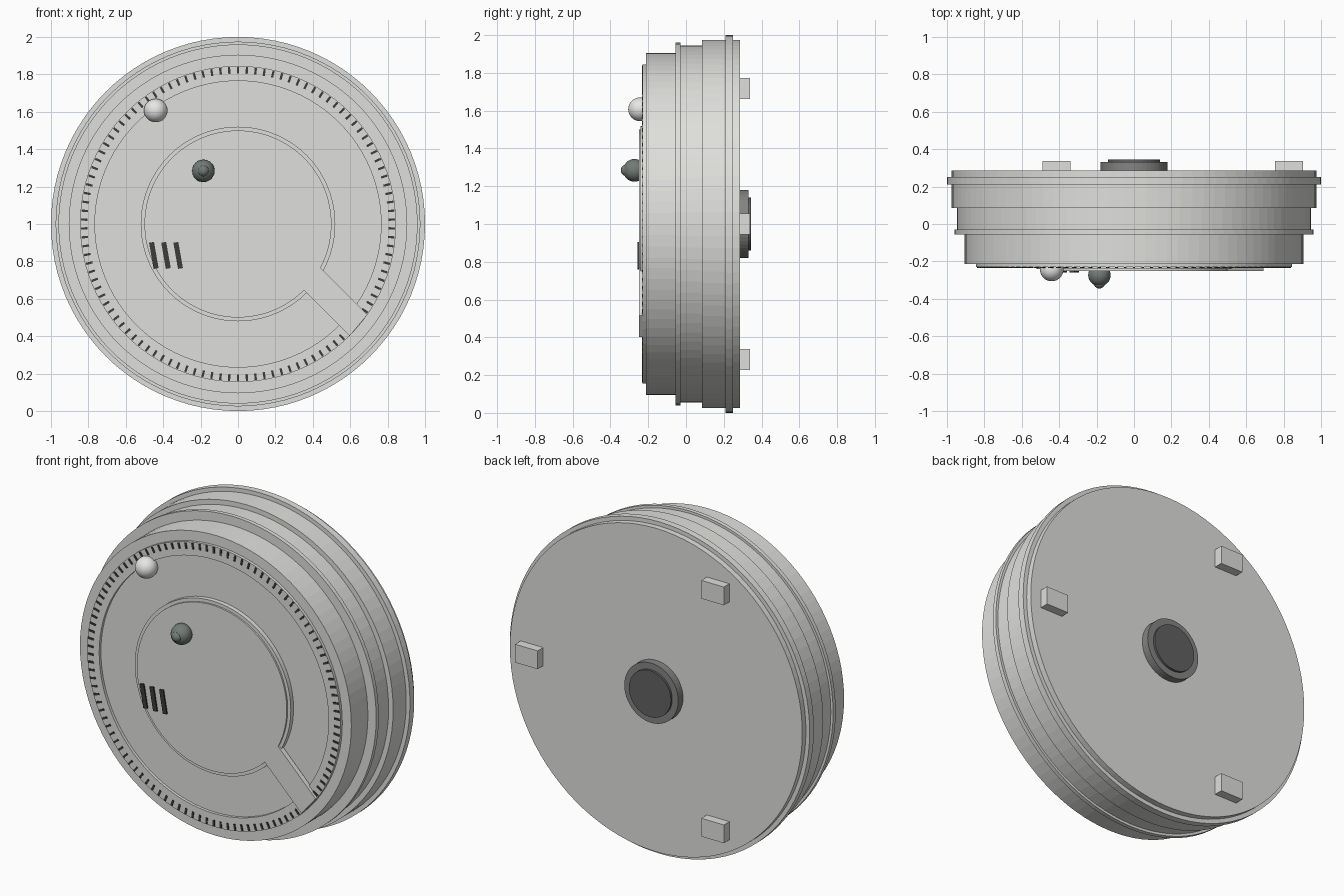
import bpy
import bmesh
from math import asin, cos, sin, pi, radians, tau
from mathutils import Matrix, Vector

cube = bpy.data.objects.get("Cube")
if cube:
    bpy.data.objects.remove(cube, do_unlink=True)


def material(name, color):
    mat = bpy.data.materials.new(name)
    mat.use_nodes = True
    mat.diffuse_color = (*color, 1)
    bsdf = next(n for n in mat.node_tree.nodes if n.type == "BSDF_PRINCIPLED")
    bsdf.inputs["Base Color"].default_value = (*color, 1)
    return mat


CASE = material("off white plastic", (0.74, 0.74, 0.72))
WHITE = material("white lens", (0.86, 0.86, 0.85))
SENSOR = material("dark green grey", (0.17, 0.20, 0.185))
SLOT = material("slot black", (0.045, 0.045, 0.045))
COLLAR = material("mid grey", (0.23, 0.23, 0.23))
PLUG = material("dark grey", (0.12, 0.12, 0.12))
CENTRE = Vector((0, 0, 1))


def finish(bm, name, mat, smooth=False):
    bmesh.ops.recalc_face_normals(bm, faces=bm.faces)
    mesh = bpy.data.meshes.new(name)
    bm.to_mesh(mesh)
    bm.free()
    mesh.materials.append(mat)
    for face in mesh.polygons:
        face.use_smooth = smooth
    obj = bpy.data.objects.new(name, mesh)
    bpy.context.collection.objects.link(obj)
    return obj


def lathe(name, profile, mat, steps=96):
    """Spin (radius, y) points about the axis that runs front to back."""
    bm = bmesh.new()
    verts = [bm.verts.new((r, y, 1)) for r, y in profile]
    edges = [bm.edges.new(pair) for pair in zip(verts, verts[1:])]
    bmesh.ops.spin(bm, geom=verts + edges, cent=CENTRE, axis=(0, 1, 0),
                   angle=tau, steps=steps)
    bmesh.ops.remove_doubles(bm, verts=bm.verts, dist=0.0001)
    return finish(bm, name, mat)


def add_box(bm, size, matrix):
    bmesh.ops.create_cube(bm, size=1, matrix=matrix @ Matrix.Diagonal((*size, 1)))


def ball(name, center, radius, mat):
    bm = bmesh.new()
    bmesh.ops.create_uvsphere(bm, u_segments=32, v_segments=16, radius=radius,
                              matrix=Matrix.Translation(center))
    return finish(bm, name, mat, smooth=True)


# Stepped round housing with a raised ring around a shallow front recess
lathe("housing", [
    (0, -.213), (.765, -.213), (.765, -.23), (.845, -.23), (.845, -.213),
    (.905, -.213), (.905, -.055), (.96, -.055), (.96, -.03), (.945, -.03),
    (.945, .085), (.975, .085), (.975, .21), (1, .21), (1, .25),
    (.975, .25), (.975, .285), (0, .285)], CASE)

# Small dark vent marks around the ring
bm = bmesh.new()
COUNT = 110
for i in range(COUNT):
    spin = Matrix.Rotation(tau * i / COUNT, 4, "Y")
    add_box(bm, (.012, .008, .036),
            Matrix.Translation(CENTRE) @ spin @ Matrix.Translation((0, -.23, .822)))
finish(bm, "vent_marks", SLOT)

# Front button: lower disk, then a plate with a bar reaching the ring
lathe("button_base", [(0, -.24), (.52, -.24), (.52, -.2), (0, -.2)], CASE)

RADIUS, REACH, BAR_WIDTH, BAR_ANGLE = .5, .845, .147, radians(-45)
start = BAR_ANGLE + asin(BAR_WIDTH / RADIUS)
sweep = BAR_ANGLE + tau - start
STEPS = 90
outline = [(RADIUS, start + sweep * i / STEPS) for i in range(STEPS + 1)]
outline += [(REACH, BAR_ANGLE), (REACH, BAR_ANGLE + asin(BAR_WIDTH / REACH))]
bm = bmesh.new()
face = bm.faces.new([bm.verts.new((r * cos(a), -.25, 1 + r * sin(a)))
                     for r, a in outline])
extruded = bmesh.ops.extrude_face_region(bm, geom=[face], use_keep_orig=True)
bmesh.ops.translate(bm, vec=(0, .03, 0),
                    verts=[g for g in extruded["geom"]
                           if isinstance(g, bmesh.types.BMVert)])
finish(bm, "button_plate", CASE)

# Three slanted sound slots
bm = bmesh.new()
for i in range(3):
    place = Matrix.Translation((-.45 + .065 * i, -.245, .832))
    add_box(bm, (.027, .026, .142), place @ Matrix.Rotation(radians(-10), 4, "Y"))
finish(bm, "sound_slots", SLOT)

# Indicator light and sensor bulb with its tip
ball("indicator_light", (-.44, -.243, 1.607), .063, WHITE)
ball("sensor_bulb", (-.185, -.273, 1.284), .06, SENSOR)
ball("sensor_tip", (-.185, -.314, 1.284), .031, SENSOR)

# Rear cable collar and plug
lathe("rear_collar", [(0, .27), (.18, .27), (.18, .331), (0, .331)], COLLAR, 48)
lathe("rear_plug", [(0, .3), (.14, .3), (.14, .344), (0, .344)], PLUG, 48)

# Three mounting lugs on the back
for i in range(3):
    angle = i * tau / 3
    bm = bmesh.new()
    add_box(bm, (.15, .07, .11),
            Matrix.Translation((.828 * cos(angle), .303, 1 + .828 * sin(angle))))
    finish(bm, f"mounting_lug_{i + 1}", CASE)
